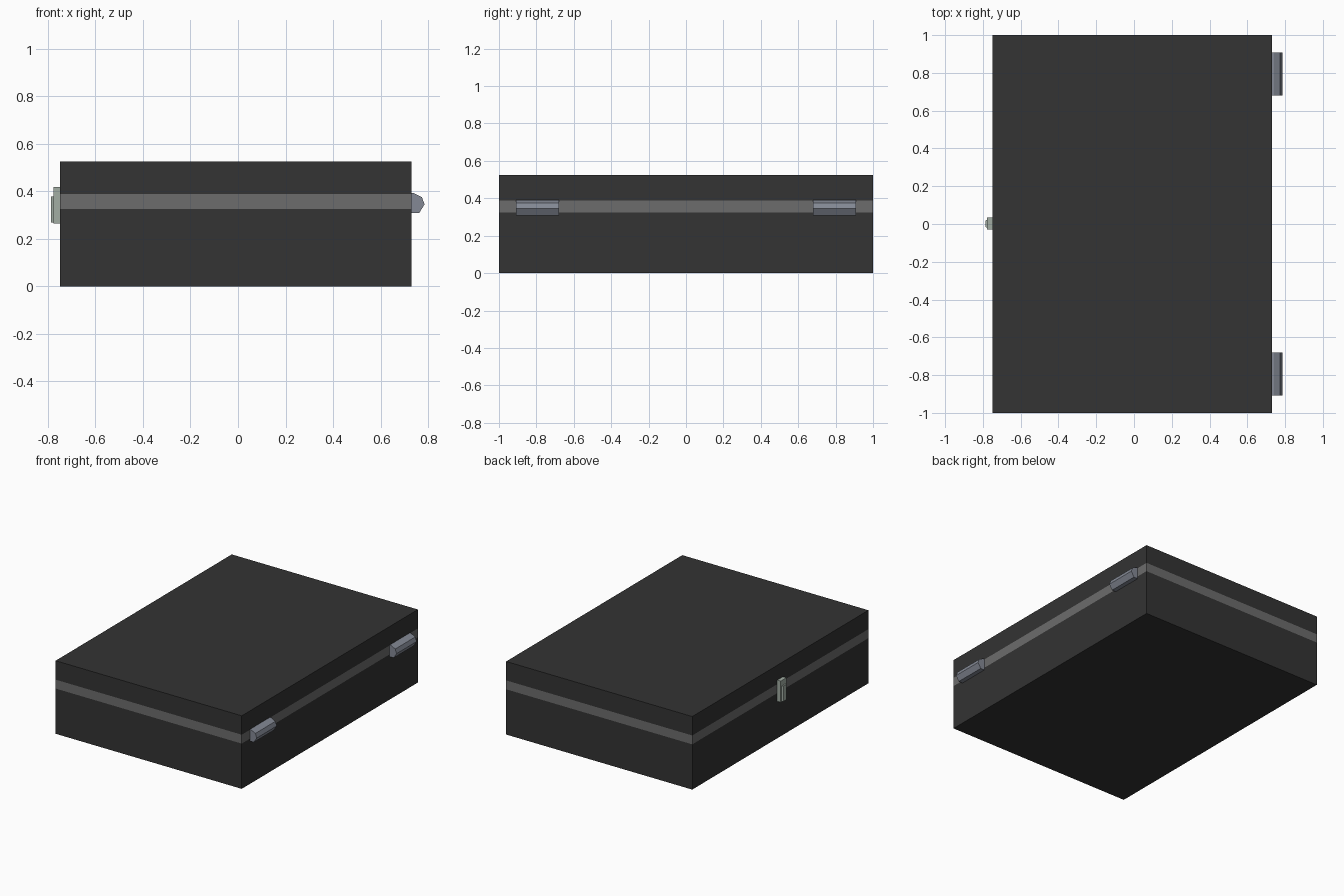
import bpy

if "Cube" in bpy.data.objects:
    bpy.data.objects.remove(bpy.data.objects["Cube"])


def material(name, rgb):
    m = bpy.data.materials.new(name)
    m.diffuse_color = (*rgb, 1)
    m.use_nodes = True
    m.node_tree.nodes["Principled BSDF"].inputs["Base Color"].default_value = m.diffuse_color
    return m


def prism(name, profile, to_3d, lo, hi, mat):
    """Extrude a 2D profile between lo and hi; to_3d places each point."""
    n = len(profile)
    verts = [to_3d(a, b, t) for t in (lo, hi) for a, b in profile]
    faces = [tuple(range(n))[::-1], tuple(range(n, 2 * n))]
    faces += [(i, (i + 1) % n, n + (i + 1) % n, n + i) for i in range(n)]
    mesh = bpy.data.meshes.new(name)
    mesh.from_pydata(verts, [], faces)
    mesh.materials.append(mat)
    obj = bpy.data.objects.new(name, mesh)
    bpy.context.collection.objects.link(obj)
    # consistent outward normals
    import bmesh
    bm = bmesh.new()
    bm.from_mesh(mesh)
    bmesh.ops.recalc_face_normals(bm, faces=bm.faces)
    bm.to_mesh(mesh)
    bm.free()
    return obj


def along_z(x, y, z):
    return (x, y, z)


def along_y(x, z, y):
    return (x, y, z)


dark = material("dark_shell", (0.033, 0.033, 0.033))
grey = material("seam_grey", (0.15, 0.15, 0.15))
steel = material("hinge_steel", (0.23, 0.25, 0.30))
pale = material("latch_metal", (0.36, 0.42, 0.37))

# Case: base, seam band and lid stacked flush
outline = [(-0.75, -1), (0.73, -1), (0.73, 1), (-0.75, 1)]
prism("case_base", outline, along_z, 0, 0.325, dark)
prism("seam_band", outline, along_z, 0.325, 0.389, grey)
prism("case_lid", outline, along_z, 0.389, 0.525, dark)

# Two faceted hinge barrels on the right side
hinge = [(0.725, 0.308), (0.762, 0.308), (0.785, 0.345),
         (0.774, 0.375), (0.740, 0.392), (0.725, 0.392)]
for label, lo, hi in (("front", -0.908, -0.68), ("back", 0.68, 0.908)):
    prism(label + "_hinge", hinge, along_y, lo, hi, steel)

# Latch on the left side: plate with a narrower raised tongue
plate = [(-0.745, -0.03), (-0.745, 0.035), (-0.777, 0.035), (-0.777, -0.03)]
prism("latch_plate", plate, along_z, 0.265, 0.418, pale)
tongue = [(-0.775, -0.022), (-0.775, 0.025), (-0.787, 0.018), (-0.787, -0.015)]
prism("latch_tongue", tongue, along_z, 0.268, 0.378, pale)
